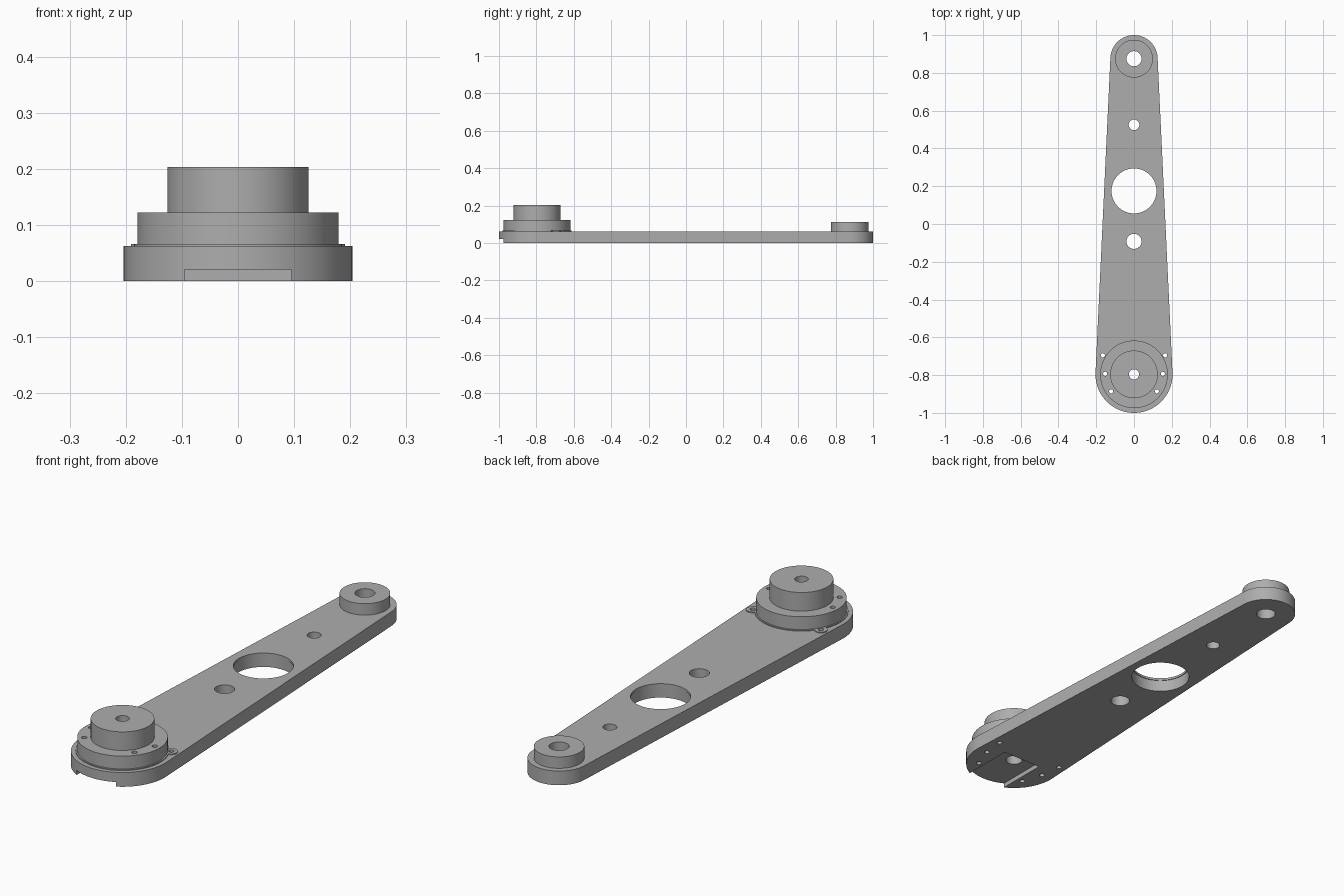
import bpy, bmesh, math
from math import cos, sin, pi

if "Cube" in bpy.data.objects:
    bpy.data.objects.remove(bpy.data.objects["Cube"], do_unlink=True)

steel = bpy.data.materials.new("plain_grey")
steel.use_nodes = True
steel.diffuse_color = (0.42, 0.42, 0.42, 1)
steel.node_tree.nodes["Principled BSDF"].inputs["Base Color"].default_value = (0.42, 0.42, 0.42, 1)

TOP = 0.062            # upper face of the arm
BIG_Y, SMALL_Y = -0.796, 0.875
BIG_R, SMALL_R = 0.204, 0.125


def arc(y, r, a, b, n, x=0):
    return [(x + r * cos(a + (b - a) * i / n), y + r * sin(a + (b - a) * i / n)) for i in range(n + 1)]


def prism(name, outline, z0, z1):
    bm = bmesh.new()
    face = bm.faces.new([bm.verts.new((x, y, z0)) for x, y in outline])
    ext = bmesh.ops.extrude_face_region(bm, geom=[face])
    top = [v for v in ext["geom"] if isinstance(v, bmesh.types.BMVert)]
    bmesh.ops.translate(bm, verts=top, vec=(0, 0, z1 - z0))
    bmesh.ops.recalc_face_normals(bm, faces=bm.faces)
    mesh = bpy.data.meshes.new(name)
    bm.to_mesh(mesh)
    bm.free()
    mesh.materials.append(steel)
    ob = bpy.data.objects.new(name, mesh)
    bpy.context.collection.objects.link(ob)
    return ob


def disc(name, y, r, z0, z1, x=0, n=96):
    return prism(name, arc(y, r, 0, 2 * pi, n, x)[:-1], z0, z1)


def boolean(ob, other, operation="DIFFERENCE"):
    mod = ob.modifiers.new("cut", "BOOLEAN")
    mod.operation, mod.solver, mod.object = operation, "EXACT", other
    bpy.context.view_layer.objects.active = ob
    bpy.ops.object.modifier_apply(modifier=mod.name)
    bpy.data.objects.remove(other, do_unlink=True)


def drill(ob, y, r, z0=-0.1, z1=0.3, x=0, n=48):
    boolean(ob, disc("drill", y, r, z0, z1, x, n))


# Tapered arm: two end arcs joined by their tangent lines
tilt = math.asin((BIG_R - SMALL_R) / (SMALL_Y - BIG_Y))
outline = arc(SMALL_Y, SMALL_R, tilt, pi - tilt, 48) + arc(BIG_Y, BIG_R, pi - tilt, 2 * pi + tilt, 64)
arm = prism("arm_plate", outline, 0, TOP)

# Stepped mount on the wide end, boss on the narrow end
flange = disc("mount_flange", BIG_Y, 0.185, TOP - 0.002, 0.066)
for side in (-1, 1):
    boolean(flange, disc("tab", -0.695, 0.026, TOP - 0.002, 0.066, side * 0.165, 32), "UNION")
mount = disc("mount_base", BIG_Y, 0.179, 0.064, 0.122)
hub = disc("mount_hub", BIG_Y, 0.126, 0.12, 0.203)
boss = disc("end_boss", SMALL_Y, 0.1, TOP - 0.002, 0.112)

# Lightening holes; the largest keeps a thin lip at the top
for y, r in ((0.525, 0.028), (0.175, 0.119), (-0.092, 0.04)):
    drill(arm, y, r, n=96)
drill(arm, 0.175, 0.122, -0.1, TOP - 0.01, n=96)

# Bores through both ends
for part in (arm, boss):
    drill(part, SMALL_Y, 0.04)
for part in (arm, flange, mount):
    drill(part, BIG_Y, 0.035)
drill(hub, BIG_Y, 0.027)

# Screw holes on both sides of the mount
for side in (-1, 1):
    for x, y in ((0.165, -0.695), (0.153, -0.793), (0.121, -0.886)):
        for part in (arm, flange, mount):
            drill(part, y, 0.011, x=side * x, n=20)

# Shallow open slot under the wide end
slot = [(-0.095, -1.1), (0.095, -1.1), (0.095, -0.745), (-0.095, -0.745)]
boolean(arm, prism("slot", slot, -0.1, 0.02))

for part in (arm, flange, mount, hub, boss):
    bpy.ops.object.select_all(action="DESELECT")
    part.select_set(True)
    bpy.context.view_layer.objects.active = part
    bpy.ops.object.shade_smooth_by_angle(angle=math.radians(30))
